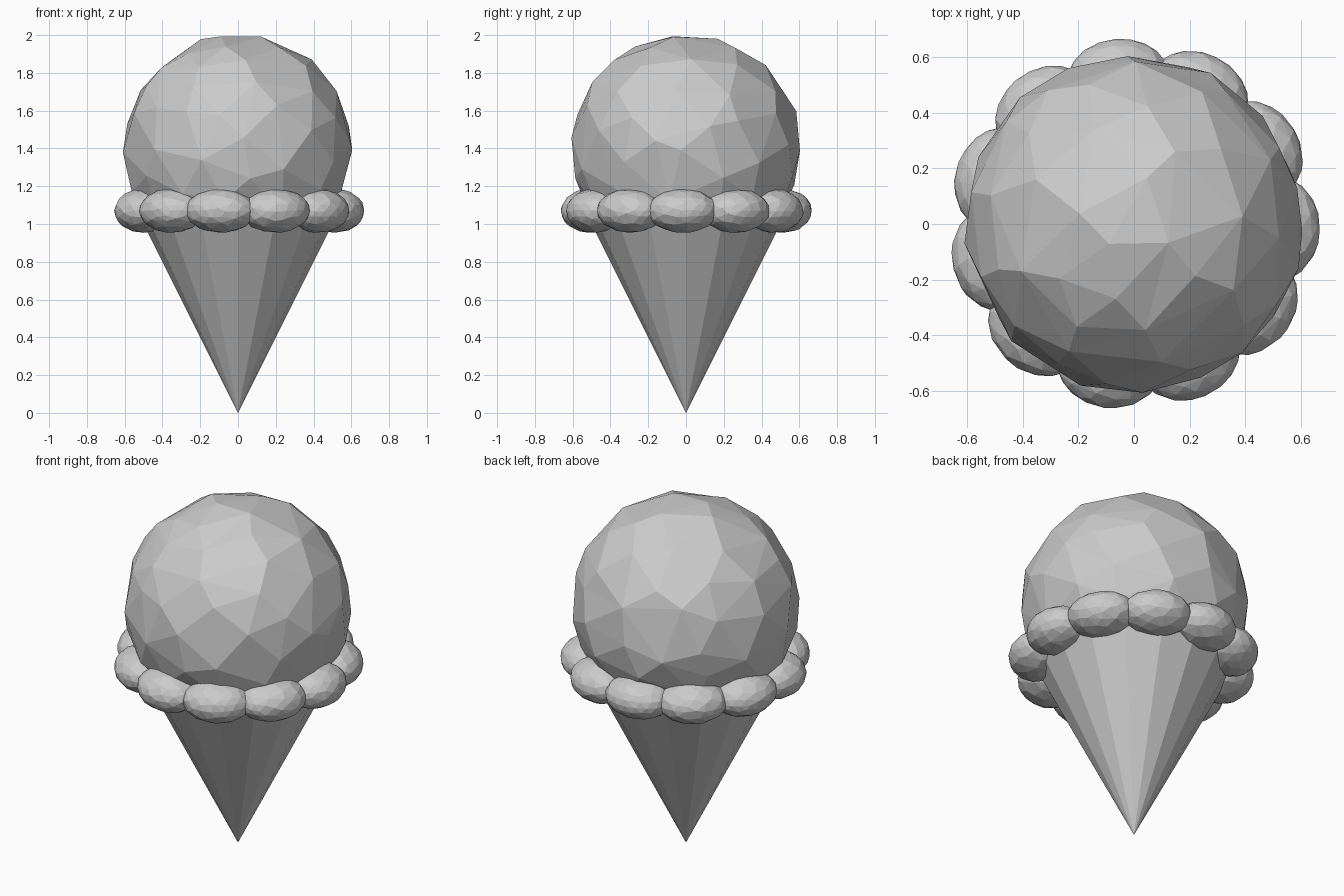
import bpy, bmesh, math, random
from mathutils import Matrix, Vector

if "Cube" in bpy.data.objects:
    bpy.data.objects.remove(bpy.data.objects["Cube"])

random.seed(4)


def add_object(name, bm):
    mesh = bpy.data.meshes.new(name)
    bm.to_mesh(mesh)
    bm.free()
    obj = bpy.data.objects.new(name, mesh)
    bpy.context.collection.objects.link(obj)
    return obj


def pebble(name, size, matrix, jitter, ratio):
    """Faceted ellipsoid with slightly irregular, thinned-out facets."""
    bm = bmesh.new()
    bmesh.ops.create_icosphere(bm, subdivisions=3, radius=1)
    for v in bm.verts:
        v.co += Vector([random.uniform(-jitter, jitter) for _ in range(3)])
        v.co.normalize()
        v.co *= 1 + random.uniform(-jitter, jitter) * 0.15
    bm.transform(matrix @ Matrix.Diagonal((*size, 1)))
    obj = add_object(name, bm)
    dec = obj.modifiers.new("facets", 'DECIMATE')
    dec.ratio = ratio
    return obj


# Wafer cone, point down
bm = bmesh.new()
H, R = 1.08, 0.54
bmesh.ops.create_cone(bm, cap_ends=True, segments=16, radius1=0, radius2=R,
                      depth=H, matrix=Matrix.Translation((0, 0, H / 2)))
bmesh.ops.remove_doubles(bm, verts=bm.verts, dist=1e-4)
add_object("wafer_cone", bm)

# Scoop
pebble("ice_cream_scoop", (0.606, 0.606, 0.602),
       Matrix.Translation((0, 0, 1.4)), 0.06, 0.55)

# Ring of soft drips around the cone rim
COUNT = 11
for i in range(COUNT):
    turn = Matrix.Rotation(math.radians(-2) + math.tau * i / COUNT, 4, 'Z')
    place = turn @ Matrix.Translation((0.517, 0, 1.07))
    pebble(f"rim_drip_{i + 1}", (0.152, 0.188, 0.116), place, 0.04, 0.7)
